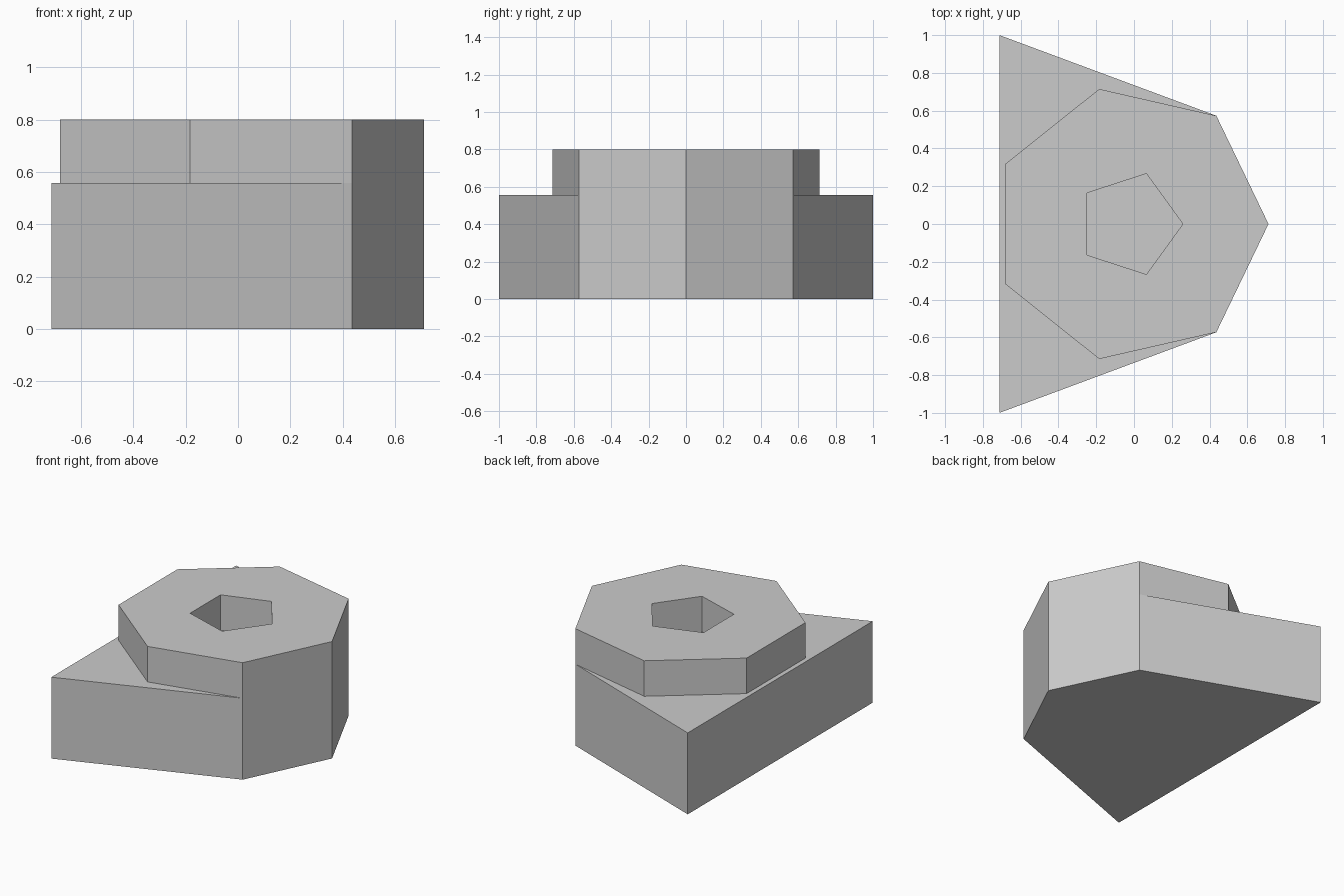
import bpy, bmesh
from math import cos, sin, tau

cube = bpy.data.objects.get("Cube")
if cube:
    bpy.data.objects.remove(cube, do_unlink=True)

LEDGE, TOP = 0.557, 0.8

grey = bpy.data.materials.new("plain_grey")
grey.use_nodes = True
grey.diffuse_color = (0.6, 0.6, 0.6, 1)
grey.node_tree.nodes["Principled BSDF"].inputs["Base Color"].default_value = (0.6, 0.6, 0.6, 1)


def polygon(sides, radius, cx):
    """Regular polygon with one corner pointing to +x."""
    return [(cx + radius * cos(tau * i / sides), radius * sin(tau * i / sides))
            for i in range(sides)]


bm = bmesh.new()


def ring(points, z):
    return [bm.verts.new((x, y, z)) for x, y in points]


def walls(lower, upper, pairs):
    for i, j in pairs:
        bm.faces.new((lower[i], lower[j], upper[j], upper[i]))


def loop_edges(verts):
    pairs = zip(verts, verts[1:] + verts[:1])
    return [bm.edges.get(p) or bm.edges.new(p) for p in pairs]


# Outlines: seven-sided head, five-sided socket, wedge base sharing the head's nose
head = polygon(7, 0.733, -0.021)
socket = polygon(5, 0.28, -0.021)
corners = [(-0.713, 1), (-0.713, -1)]
wedge = [head[0], head[1], *corners, head[6]]

bottom = ring(wedge, 0)
tip, left, back_left, back_right, right = bottom
ledge = ring(corners, LEDGE)
head_low = [None] + ring(head[1:], LEDGE)
head_top = ring(head, TOP)

# Base: underside, nose, sides, back and the exposed ledge
bm.faces.new(bottom)
for foot, i in ((left, 1), (right, 6)):
    bm.faces.new((foot, tip, head_top[0], head_top[i], head_low[i]))
bm.faces.new((left, back_left, ledge[0], head_low[1]))
bm.faces.new((right, back_right, ledge[1], head_low[6]))
bm.faces.new((back_left, back_right, ledge[1], ledge[0]))
bm.faces.new([head_low[1], *ledge, *head_low[:1:-1], ][:2] + [ledge[1]] + head_low[:1:-1])

# Head: raised walls behind the nose
walls(head_low, head_top, [(i, i + 1) for i in range(1, 6)])

# Socket: blind hole with a flat floor
floor, rim = ring(socket, LEDGE), ring(socket, TOP)
walls(floor, rim, [(i, (i + 1) % 5) for i in range(5)])
bm.faces.new(floor)

# Top face around the socket
bmesh.ops.triangle_fill(bm, use_beauty=True, normal=(0, 0, 1),
                        edges=loop_edges(head_top) + loop_edges(rim))
bmesh.ops.recalc_face_normals(bm, faces=bm.faces[:])

mesh = bpy.data.meshes.new("wedge_block")
bm.to_mesh(mesh)
bm.free()
mesh.materials.append(grey)
block = bpy.data.objects.new("wedge_block", mesh)
bpy.context.collection.objects.link(block)
